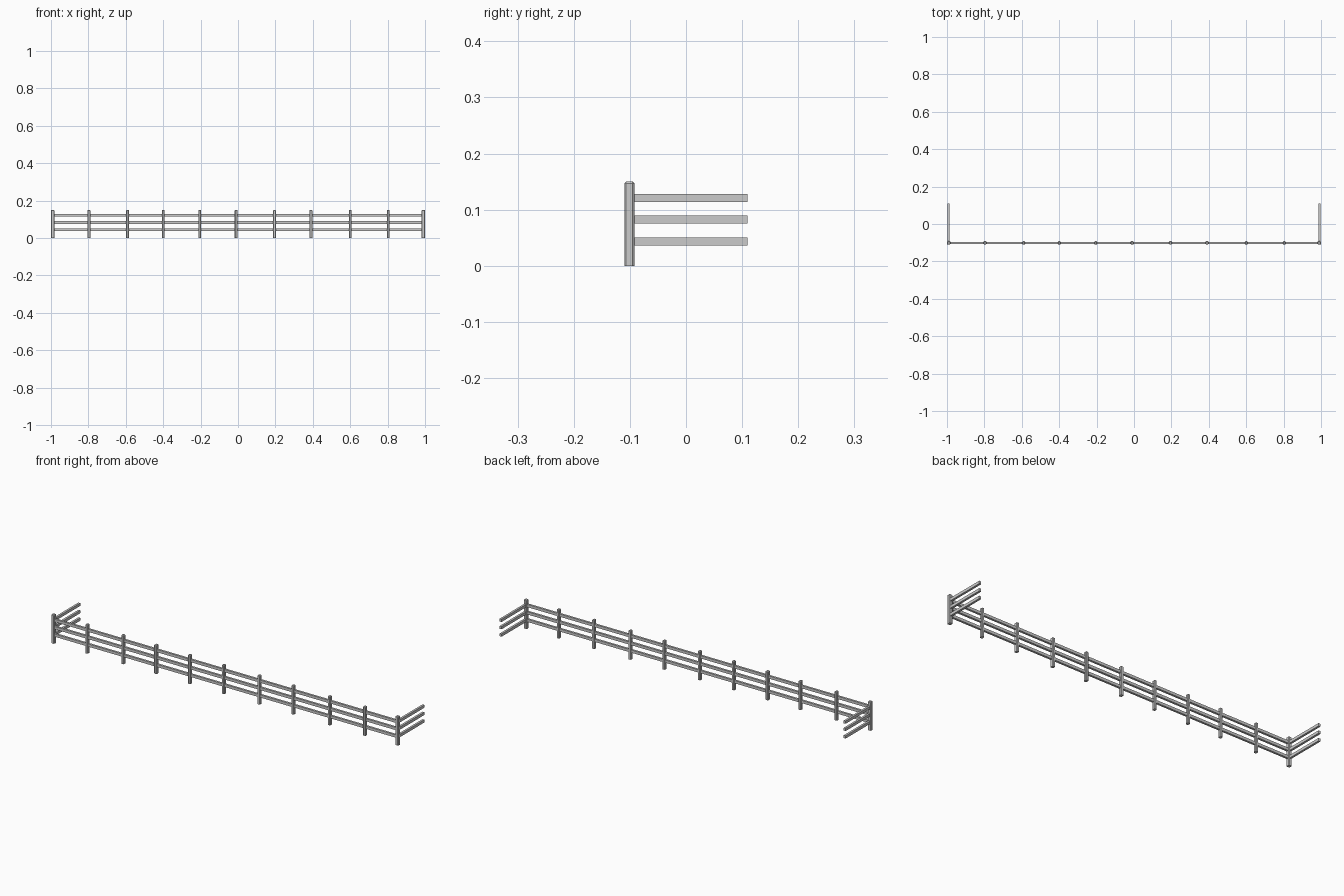
import bpy, bmesh

if "Cube" in bpy.data.objects:
    bpy.data.objects.remove(bpy.data.objects["Cube"])


def box(name, lo, hi, bevel=0.0):
    size = [h - l for l, h in zip(lo, hi)]
    mid = [(h + l) / 2 for l, h in zip(lo, hi)]
    bm = bmesh.new()
    bmesh.ops.create_cube(bm, size=1)
    for v in bm.verts:
        v.co = [v.co[i] * size[i] for i in range(3)]
    if bevel:
        # chamfer everything except the foot outline
        edges = [e for e in bm.edges if any(v.co.z > 0 for v in e.verts)]
        bmesh.ops.bevel(bm, geom=edges, offset=bevel, segments=1,
                        profile=0.5, affect='EDGES')
    me = bpy.data.meshes.new(name)
    bm.to_mesh(me)
    bm.free()
    ob = bpy.data.objects.new(name, me)
    ob.location = mid
    bpy.context.collection.objects.link(ob)
    return ob


Y = -0.101
END = 0.991
RAIL_Z = (0.0435, 0.0825, 0.1205)
RAIL_H, RAIL_T = 0.0072, 0.0055

# chamfered posts, slightly uneven spacing
posts = [-END, -0.797, -0.59, -0.40, -0.205, -0.01,
         0.195, 0.39, 0.60, 0.803, END]
for i, x in enumerate(posts):
    w = 0.009 if i in (0, len(posts) - 1) else 0.0075
    box(f"post_{i}", (x - w, Y - 0.009, 0), (x + w, Y + 0.009, 0.15), 0.003)

for k, z in enumerate(RAIL_Z):
    # long front rails, one piece per span
    for i, (a, b) in enumerate(zip(posts, posts[1:])):
        box(f"front_rail_{k}_{i}", (a, Y - RAIL_T, z - RAIL_H),
            (b, Y + RAIL_T, z + RAIL_H))
    # short return rails at both ends
    for side, x in (("left", -END), ("right", END)):
        box(f"{side}_rail_{k}", (x - RAIL_T, Y, z - RAIL_H),
            (x + RAIL_T, 0.11, z + RAIL_H))
